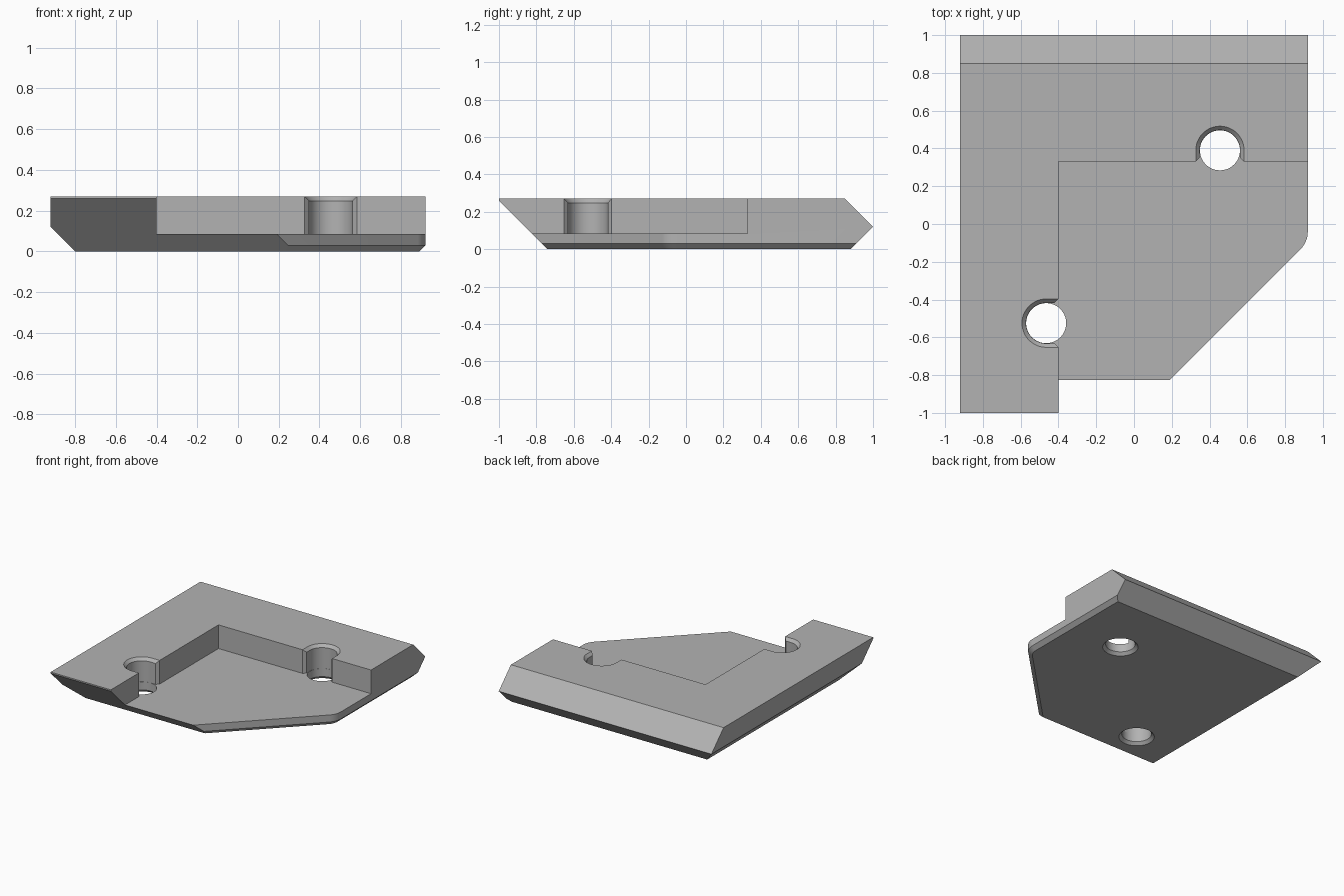
import bpy, bmesh
from math import sin, cos, pi, radians, tan
from mathutils import Vector

cube = bpy.data.objects.get("Cube")
if cube:
    bpy.data.objects.remove(cube, do_unlink=True)

TOP, FLOOR = 0.27, 0.085          # full height, pocket floor
WALL_X, WALL_Y = -0.40, 0.33      # pocket walls
R, RIM, CH = 0.107, 0.128, 0.022  # hole radius, rim radius, rim depth
HOLE_A = Vector((0.455, 0.39))    # opens towards the front
HOLE_B = Vector((-0.465, -0.525)) # opens towards +x

grey = bpy.data.materials.new("plain grey")
grey.use_nodes = True
colour = (0.45, 0.45, 0.45, 1)
grey.diffuse_color = colour
grey.node_tree.nodes["Principled BSDF"].inputs["Base Color"].default_value = colour


def loft(bm, rings):
    """Closed solid through rings of equal point count."""
    loops = [[bm.verts.new(p) for p in ring] for ring in rings]
    n = len(loops[0])
    for a, b in zip(loops, loops[1:]):
        for i in range(n):
            bm.faces.new((a[i], a[(i + 1) % n], b[(i + 1) % n], b[i]))
    bm.faces.new(loops[0][::-1])
    bm.faces.new(loops[-1])
    bmesh.ops.recalc_face_normals(bm, faces=bm.faces)


def flat(points, z):
    return [(p[0], p[1], z) for p in points]


def make_object(name, bm):
    mesh = bpy.data.meshes.new(name)
    bm.to_mesh(mesh)
    bm.free()
    ob = bpy.data.objects.new(name, mesh)
    bpy.context.collection.objects.link(ob)
    mesh.materials.append(grey)
    return ob


def slice_off(bm, point, normal):
    """Remove everything beyond a plane and close the cut."""
    geom = bm.verts[:] + bm.edges[:] + bm.faces[:]
    res = bmesh.ops.bisect_plane(bm, geom=geom, dist=1e-6, plane_co=point,
                                 plane_no=normal, clear_outer=True)
    edges = [e for e in res["geom_cut"] if isinstance(e, bmesh.types.BMEdge)]
    bmesh.ops.contextual_create(bm, geom=edges)


# Body outline: cut corner with a rounded transition to the +x side
side, diag, rad = 0.92, 1.015, 0.13
bend = Vector((side - rad, side - diag + rad * tan(pi / 8)))
arc = [bend + rad * Vector((cos(a), sin(a)))
       for a in (radians(-45 + 45 * i / 8) for i in range(9))]
outline = [Vector((-side, -1)), Vector((diag - 1, -1))] + arc
outline += [Vector((side, 1)), Vector((-side, 1))]
bm = bmesh.new()
loft(bm, [flat(outline, 0), flat(outline, TOP)])

# Large bevels: front underside, back top, back underside, -x underside
slice_off(bm, (0, -1, 0.26), (0, -1, -1))
slice_off(bm, (0, 1, 0.12), (0, 1, 1))
slice_off(bm, (0, 1, 0.12), (0, 1, -1))
slice_off(bm, (-side, 0, 0.12), (-1, 0, -1))
# Small lower bevel along the cut corner, the bend and the +x side
for a, b in zip(outline[1:-2], outline[2:-1]):
    d = (b - a).normalized()
    slice_off(bm, (a.x, a.y, 0.03), (d.y, -d.x, -1))
bmesh.ops.recalc_face_normals(bm, faces=bm.faces)
body = make_object("corner_bracket", bm)


def notch(centre, out, depth, r, flare=0.0, reach=0.0):
    """U outline round a hole, open along the direction out."""
    across = Vector((-out.y, out.x))
    local = [(depth + reach, r + flare)]
    if flare:
        local.append((depth - flare, r))
    local += [(-r * sin(pi * i / 24), r * cos(pi * i / 24)) for i in range(25)]
    if flare:
        local.append((depth - flare, -r))
    local.append((depth + reach, -r - flare))
    return [centre + out * u + across * v for u, v in local]


def cut(name, bm):
    cutter = make_object(name, bm)
    cutter.hide_render = True
    mod = body.modifiers.new(name, "BOOLEAN")
    mod.operation, mod.solver, mod.object = "DIFFERENCE", "EXACT", cutter
    bpy.context.view_layer.objects.active = body
    bpy.ops.object.modifier_apply(modifier=name)
    bpy.data.objects.remove(cutter, do_unlink=True)


holes = [(HOLE_A, Vector((0, -1)), HOLE_A.y - WALL_Y),
         (HOLE_B, Vector((1, 0)), WALL_X - HOLE_B.x)]

# Pocket with a flared notch at each hole
pocket = [Vector((WALL_X, -1.2)), Vector((1.2, -1.2)), Vector((1.2, WALL_Y))]
pocket += notch(*holes[0], R, RIM - R)
pocket.append(Vector((WALL_X, WALL_Y)))
pocket += notch(*holes[1], R, RIM - R)
bm = bmesh.new()
loft(bm, [flat(pocket, FLOOR), flat(pocket, 0.5)])
cut("pocket_cutter", bm)

for centre, out, depth in holes:
    # Countersunk rim at the top of the notch
    bm = bmesh.new()
    loft(bm, [flat(notch(centre, out, depth, r, reach=0.05), z)
              for r, z in ((R, TOP - CH), (2 * RIM - R, TOP + CH))])
    cut("rim_cutter", bm)
    # Through hole with a bevelled lower edge
    bm = bmesh.new()
    ring = [Vector((cos(i * pi / 24), sin(i * pi / 24))) for i in range(48)]
    loft(bm, [flat([centre + p * r for p in ring], z)
              for r, z in ((2 * RIM - R, -CH), (R - 0.001, CH), (R - 0.001, 0.15))])
    cut("hole_cutter", bm)

bpy.ops.object.select_all(action="DESELECT")
body.select_set(True)
bpy.context.view_layer.objects.active = body
bpy.ops.object.shade_smooth_by_angle(angle=radians(25))
